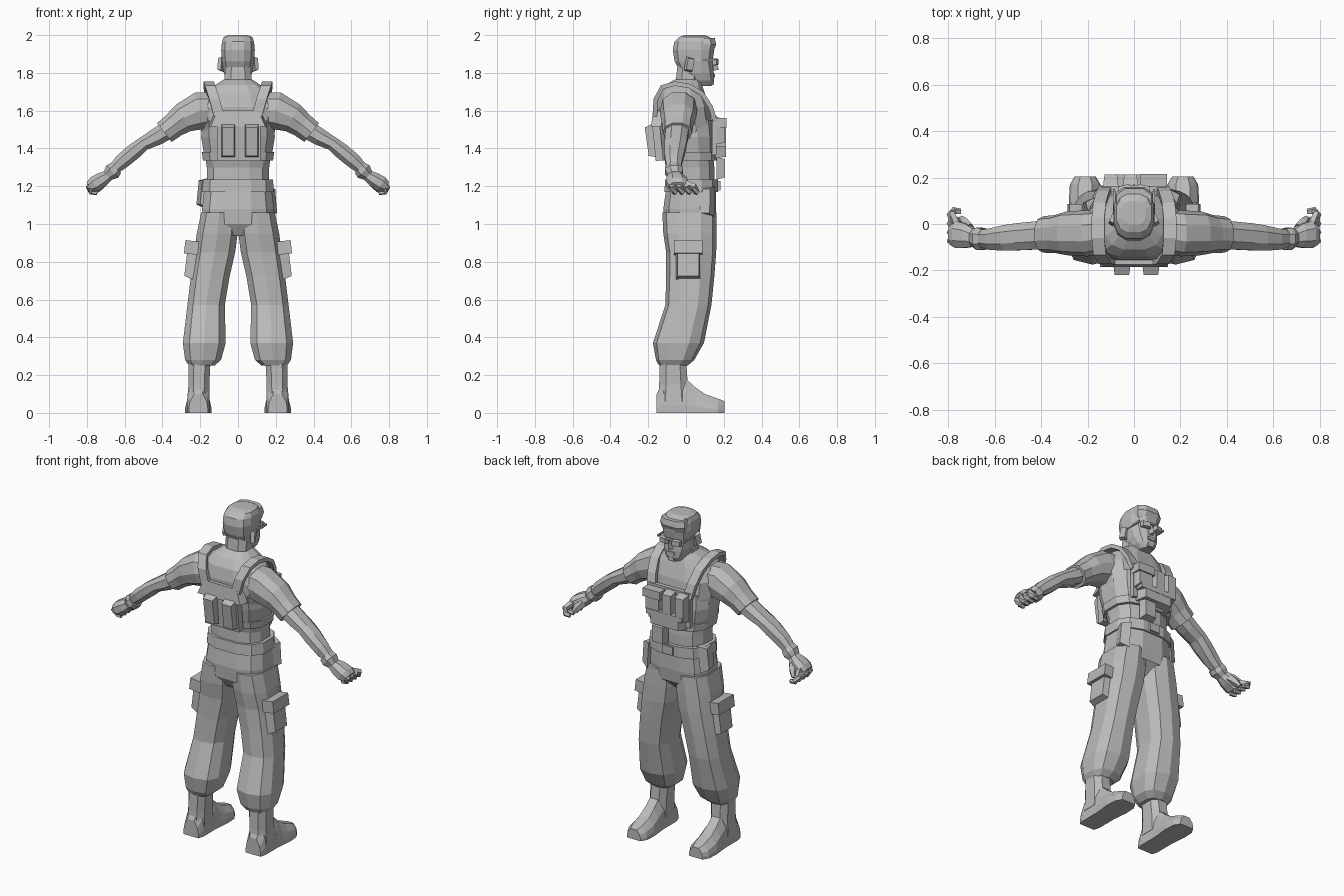
import bpy, bmesh, math
from mathutils import Vector, Matrix

grey = bpy.data.materials.new("plain grey")
grey.diffuse_color = (0.5, 0.5, 0.5, 1)


def finish(name, bm):
    bmesh.ops.recalc_face_normals(bm, faces=bm.faces)
    me = bpy.data.meshes.new(name)
    bm.to_mesh(me)
    bm.free()
    me.materials.append(grey)
    ob = bpy.data.objects.new(name, me)
    bpy.context.collection.objects.link(ob)
    return ob


def skin(name, rings):
    """Join equal rings of points into one closed flat-faced body."""
    bm = bmesh.new()
    vs = [[bm.verts.new(p) for p in r] for r in rings]
    n = len(vs[0])
    for a, b in zip(vs, vs[1:]):
        for i in range(n):
            bm.faces.new((a[i], a[(i + 1) % n], b[(i + 1) % n], b[i]))
    bm.faces.new(vs[0])
    bm.faces.new(vs[-1])
    return finish(name, bm)


def oval(n, e=0.75):
    """Unit rounded polygon; e below 1 makes it boxier."""
    out = []
    for i in range(n):
        a = 2 * math.pi * (i + 0.5) / n
        c, s = math.cos(a), math.sin(a)
        out.append((math.copysign(abs(c) ** e, c), math.copysign(abs(s) ** e, s)))
    m = max(p[0] for p in out)
    return [(x / m, y / m) for x, y in out]


def column(name, secs, n=10, side=1, e=0.75):
    """Upright body from sections (z, x0, x1, y0, y1)."""
    return skin(name, [[(side * ((a + b) / 2 + u * (b - a) / 2), (c + d) / 2 + v * (d - c) / 2, z)
                        for u, v in oval(n, e)] for z, a, b, c, d in secs])


def centred(name, secs, n=10, e=0.75):
    return column(name, [(z, -w, w, a, b) for z, w, a, b in secs], n, 1, e)


def tube(name, path, n=8, side=1, e=0.9):
    """Limb from (x, y, z, half thickness, half depth in y)."""
    rings = []
    for i, (x, y, z, h, d) in enumerate(path):
        p, q = path[max(i - 1, 0)], path[min(i + 1, len(path) - 1)]
        t = Vector((q[0] - p[0], 0, q[2] - p[2])).normalized()
        rings.append([(side * (x - t.z * h * u), y + d * v, z + t.x * h * u) for u, v in oval(n, e)])
    return skin(name, rings)


def rod(name, pts, radii, side=1, n=5):
    """Thin tapered rod through points, used for fingers."""
    rings = []
    for i, p in enumerate(pts):
        t = Vector(pts[min(i + 1, len(pts) - 1)]) - Vector(pts[max(i - 1, 0)])
        q = t.to_track_quat('Z', 'Y')
        ring = [Vector(p) + q @ Vector((u * radii[i], v * radii[i], 0)) for u, v in oval(n, 1)]
        rings.append([(side * w.x, w.y, w.z) for w in ring])
    return skin(name, rings)


def box(name, c, size, rot=(0, 0, 0), taper=None, side=1):
    """Pouch; taper = (axis, sign) narrows that outer face."""
    bm = bmesh.new()
    bmesh.ops.create_cube(bm, size=1)
    R = Matrix.Rotation(rot[2], 3, 'Z') @ Matrix.Rotation(rot[1], 3, 'Y') @ Matrix.Rotation(rot[0], 3, 'X')
    for v in bm.verts:
        if taper and v.co[taper[0]] * taper[1] > 0:
            for k in range(3):
                if k != taper[0]:
                    v.co[k] *= 0.8
        w = R @ Vector([v.co[k] * size[k] for k in range(3)]) + Vector(c)
        v.co = (side * w.x, w.y, w.z)
    return finish(name, bm)


def ribbon(name, pts, w, t, side=1):
    """Strap running in the y-z direction."""
    rings = []
    for i, p in enumerate(pts):
        d = Vector(pts[min(i + 1, len(pts) - 1)]) - Vector(pts[max(i - 1, 0)])
        nrm = Vector((0, -d.z, d.y)).normalized() * t / 2
        rings.append([(side * (p[0] + a * w / 2), p[1] + b * nrm.y, p[2] + b * nrm.z)
                      for a, b in ((-1, -1), (1, -1), (1, 1), (-1, 1))])
    return skin(name, rings)


# Torso, neck and hips
centred("shirt", [(1.15, .165, -.1, .15), (1.3, .165, -.095, .15), (1.4, .18, -.12, .14), (1.52, .2, -.15, .14),
                  (1.62, .205, -.155, .125), (1.69, .175, -.14, .1), (1.735, .12, -.11, .085),
                  (1.765, .075, -.06, .07)], 12)
centred("neck", [(1.68, .085, -.08, .085), (1.75, .072, -.055, .075), (1.84, .068, -.045, .07)], 8)
centred("hips", [(.94, .06, -.08, .09), (1.0, .185, -.115, .15), (1.08, .19, -.12, .16), (1.19, .178, -.105, .16)], 12)
centred("belt", [(1.17, .19, -.115, .17), (1.235, .185, -.11, .17)], 12)
box("belt_buckle", (0, .172, 1.203), (.07, .02, .05))

# Head
centred("head", [(1.73, .035, .06, .135), (1.76, .06, .015, .147), (1.8, .075, -.03, .147), (1.86, .084, -.06, .14),
                 (1.92, .089, -.07, .15), (1.965, .085, -.062, .145), (1.99, .075, -.035, .125), (2.0, .05, -.005, .1)], 12)
centred("hair_front", [(1.915, .075, .06, .145), (1.95, .082, .05, .16), (1.985, .076, .04, .152)], 8)
skin("nose", [[(-.018, .135, 1.81), (.018, .135, 1.81), (0, .175, 1.818)],
              [(-.01, .135, 1.87), (.01, .135, 1.87), (0, .155, 1.872)]])
box("lips", (0, .142, 1.785), (.05, .022, .018))
box("chin", (0, .13, 1.748), (.05, .035, .03), taper=(1, 1))
box("glasses_bridge", (0, .16, 1.872), (.05, .014, .01))

for s, tag in ((1, "right"), (-1, "left")):
    box(tag + "_ear", (.091, .02, 1.845), (.022, .045, .075), (-.2, 0, .35), (0, 1), s)
    box(tag + "_lens", (.042, .157, 1.858), (.06, .02, .036), (0, 0, -.25), (1, 1), s)
    box(tag + "_glasses_arm", (.086, .085, 1.868), (.008, .13, .012), side=s)

    # Trousers, cargo pocket and boot
    column(tag + "_trouser_leg", [
        (.25, .125, .26, -.14, .005), (.28, .09, .28, -.155, .04), (.37, .065, .292, -.17, .09),
        (.57, .07, .268, -.105, .13), (.72, .045, .25, -.1, .145), (.85, .015, .232, -.1, .155),
        (.95, .002, .218, -.115, .157), (1.06, .002, .195, -.12, .157)], 10, s)
    box(tag + "_cargo_pocket", (.24, .012, .8), (.07, .14, .2), (0, -.12, 0), (0, 1), s)
    box(tag + "_pocket_flap", (.24, .012, .875), (.085, .15, .07), (0, -.12, 0), side=s)
    column(tag + "_boot_shaft", [(.06, .15, .27, -.15, .02), (.15, .152, .262, -.142, .01),
                                 (.28, .145, .262, -.138, .0)], 8, s)
    foot = [(-.155, .05, .1), (-.12, .06, .17), (0, .06, .18), (.05, .064, .135), (.1, .07, .1),
            (.17, .066, .075), (.205, .045, .062)]
    skin(tag + "_boot_foot", [[(s * (.21 + a * w), y, b * h) for a, b in
                               ((-1, 0), (1, 0), (1, .25), (.88, .6), (.45, 1), (-.45, 1), (-.88, .6), (-1, .25))]
                              for y, w, h in foot])

    # Sleeve, bare arm and glove
    tube(tag + "_sleeve", [(.13, -.03, 1.605, .09, .09), (.2, -.04, 1.6, .1, .095), (.29, -.04, 1.562, .08, .09),
                           (.34, -.043, 1.523, .067, .078), (.39, -.045, 1.484, .063, .075)], 10, s)
    tube(tag + "_arm", [(.36, -.045, 1.505, .05, .062), (.43, -.05, 1.462, .046, .06), (.5, -.055, 1.425, .037, .058),
                        (.55, -.06, 1.385, .042, .055), (.61, -.065, 1.335, .041, .046),
                        (.69, -.063, 1.262, .025, .03)], 8, s)
    tube(tag + "_glove_cuff", [(.645, -.065, 1.297, .038, .045), (.665, -.064, 1.278, .045, .048),
                               (.69, -.06, 1.255, .03, .036)], 8, s)
    tube(tag + "_palm", [(.68, -.06, 1.26, .028, .034), (.72, -.05, 1.235, .04, .052),
                         (.76, -.045, 1.21, .042, .058), (.785, -.045, 1.195, .03, .045)], 8, s)
    for i in range(4):
        y = -.08 + .026 * i
        reach = .012 * i
        rod("%s_finger_%d" % (tag, i + 1), [(.765, y, 1.215), (.788, y + .01 + reach, 1.196),
                                            (.775, y + .022 + reach, 1.17), (.745, y + .02 + reach, 1.165)],
            [.016, .015, .014, .01], s)
    rod(tag + "_index_tip", [(.765, -.01, 1.21), (.783, .02, 1.205), (.79, .046, 1.195)], [.018, .014, .009], s)
    rod(tag + "_thumb", [(.71, -.02, 1.23), (.73, .008, 1.2), (.745, .025, 1.175)], [.022, .018, .01], s)

    # Shoulder strap of the harness
    ribbon(tag + "_shoulder_strap", [(.1, -.165, 1.57), (.125, -.16, 1.66), (.148, -.125, 1.725), (.155, -.06, 1.743),
                                     (.155, .02, 1.73), (.148, .085, 1.69), (.135, .13, 1.62), (.12, .155, 1.54)],
           .055, .024, s)

# Harness body
centred("harness_vest", [(1.37, .18, -.125, .155), (1.46, .195, -.145, .158), (1.55, .19, -.16, .15)], 12)
centred("harness_waist_band", [(1.335, .185, -.12, .165), (1.38, .192, -.128, .165)], 12)

# Back panel: flap and two tilted pouches
skin("back_flap", [[(-.155, -.13, 1.515), (.155, -.13, 1.515), (.145, -.185, 1.515), (-.145, -.185, 1.515)],
                   [(-.12, -.13, 1.6), (.12, -.13, 1.6), (.11, -.175, 1.6), (-.11, -.175, 1.6)]])
box("back_panel", (.005, -.15, 1.435), (.23, .04, .2), (.1, 0, 0))
for i, x in enumerate((-.052, .073)):
    box("back_pouch_%d" % (i + 1), (x, -.178, 1.44), (.078, .06, .19), (.14, 0, 0), (1, -1))

# Chest panel and pouches
box("chest_panel", (0, .15, 1.47), (.28, .025, .21))
box("chest_box_pouch", (.085, .18, 1.48), (.11, .055, .12), taper=(1, 1))
box("chest_box_flap", (.085, .185, 1.535), (.115, .06, .05))
for i, x in enumerate((-.015, -.1)):
    box("magazine_pouch_%d" % (i + 1), (x, .182, 1.485), (.068, .06, .17), taper=(1, 1))
box("lower_pouch", (0, .182, 1.39), (.23, .058, .085), taper=(1, 1))
box("lower_pouch_flap", (0, .182, 1.425), (.24, .062, .03))
box("belly_pouch", (.05, .185, 1.295), (.09, .045, .12), taper=(1, 1))

# Hip pouches on the belt
box("left_hip_pouch", (-.18, .06, 1.165), (.05, .1, .16), (0, .1, .25), (0, -1))
box("right_hip_pouch", (.165, .1, 1.12), (.055, .09, .16), (0, -.08, -.3), (0, 1))
